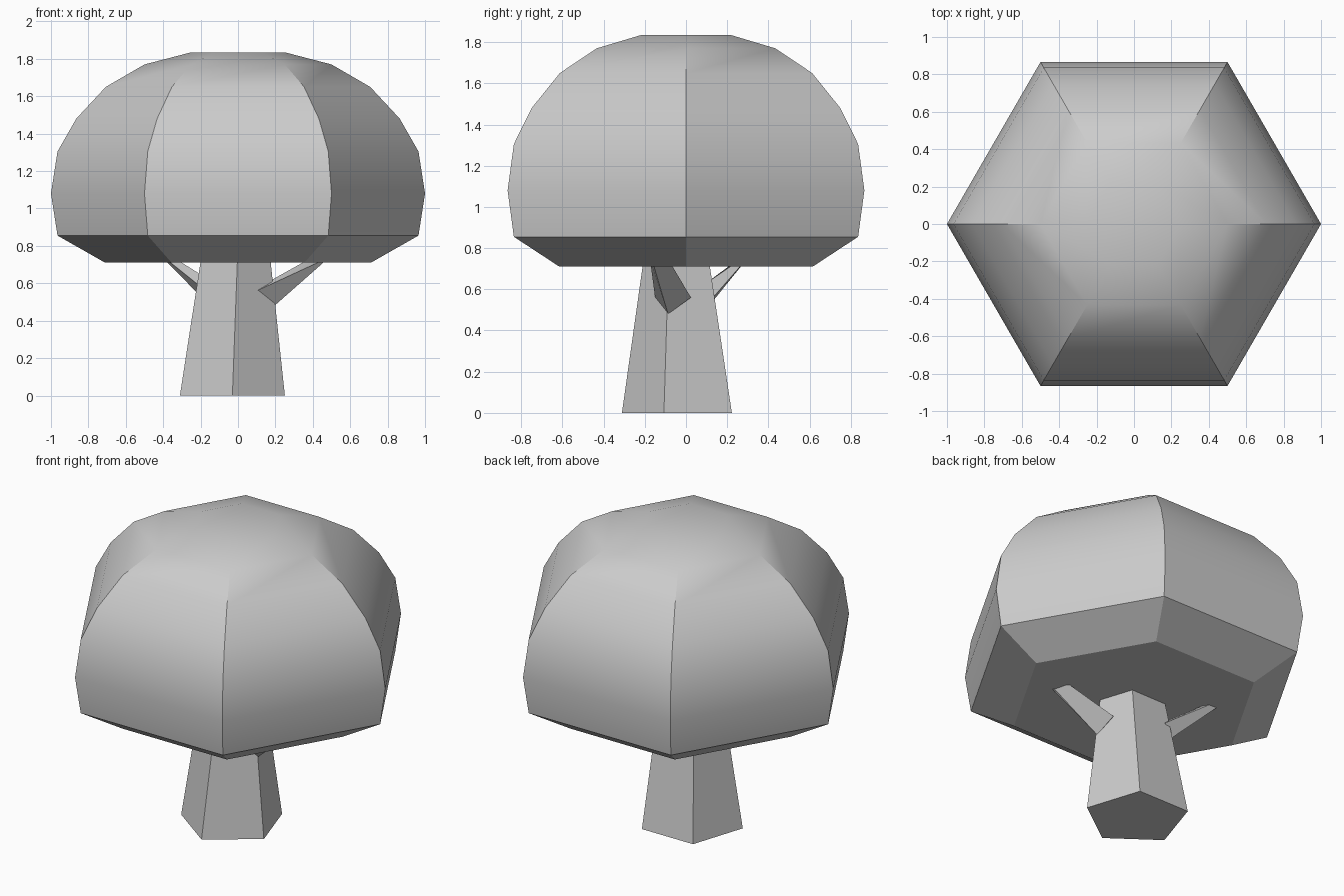
import bpy
from math import cos, sin, pi, radians

old = bpy.data.objects.get("Cube")
if old:
    bpy.data.objects.remove(old, do_unlink=True)

grey = bpy.data.materials.new("plain_grey")
grey.use_nodes = True
colour = (0.6, 0.6, 0.6, 1)
grey.diffuse_color = colour
grey.node_tree.nodes["Principled BSDF"].inputs["Base Color"].default_value = colour


def loft(name, rings):
    """Skin a closed solid through rings that share one vertex count."""
    n = len(rings[0])
    verts = [p for ring in rings for p in ring]
    faces = [(k * n + i, k * n + (i + 1) % n, (k + 1) * n + (i + 1) % n, (k + 1) * n + i)
             for k in range(len(rings) - 1) for i in range(n)]
    faces.append(tuple(reversed(range(n))))
    faces.append(tuple(range(len(verts) - n, len(verts))))
    mesh = bpy.data.meshes.new(name)
    mesh.from_pydata(verts, [], faces)
    mesh.materials.append(grey)
    obj = bpy.data.objects.new(name, mesh)
    bpy.context.collection.objects.link(obj)
    bpy.ops.object.select_all(action='DESELECT')
    obj.select_set(True)
    bpy.context.view_layer.objects.active = obj
    bpy.ops.object.shade_smooth_by_angle(angle=radians(30))
    return obj


def ring(sides, radius, z, cx=0, cy=0, turn=0):
    angles = [turn + 2 * pi * i / sides for i in range(sides)]
    return [(cx + radius * cos(a), cy + radius * sin(a), z) for a in angles]


# Six-sided domed crown
profile = [(0.71, 0.71), (0.965, 0.855), (1.0, 1.08), (0.965, 1.305), (0.865, 1.48),
           (0.707, 1.65), (0.5, 1.77), (0.25, 1.835)]
loft("crown", [ring(6, r, z) for r, z in profile])

# Tapered five-sided trunk, leaning slightly, ending just inside the crown
trunk_top = [(x, y, 0.73) for x, y in
             [(-0.003, -0.208), (0.173, -0.085), (0.108, 0.113), (-0.13, 0.11), (-0.198, -0.082)]]
loft("trunk", [ring(5, 0.295, 0, -0.03, -0.016, -pi / 2), trunk_top])


# Four-sided branches, each continued a little way into the crown
def branch(name, base, top):
    tip = [tuple(b + (t - b) * 1.2 for b, t in zip(p, q)) for p, q in zip(base, top)]
    loft(name, [base, tip])


# Corner order: lower, far side, upper, near side
branch("left_branch",
       [(0.195, -0.087, 0.48), (0.17, 0.024, 0.56), (0.13, -0.05, 0.59), (0.10, -0.15, 0.56)],
       [(0.446, -0.155, 0.71), (0.41, -0.065, 0.71), (0.345, -0.10, 0.71), (0.425, -0.17, 0.71)])
branch("right_branch",
       [(-0.15, 0.08, 0.48), (-0.11, 0.14, 0.57), (-0.14, 0.07, 0.61), (-0.185, 0.03, 0.57)],
       [(-0.377, 0.266, 0.71), (-0.325, 0.262, 0.71), (-0.30, 0.215, 0.71), (-0.36, 0.208, 0.71)])
